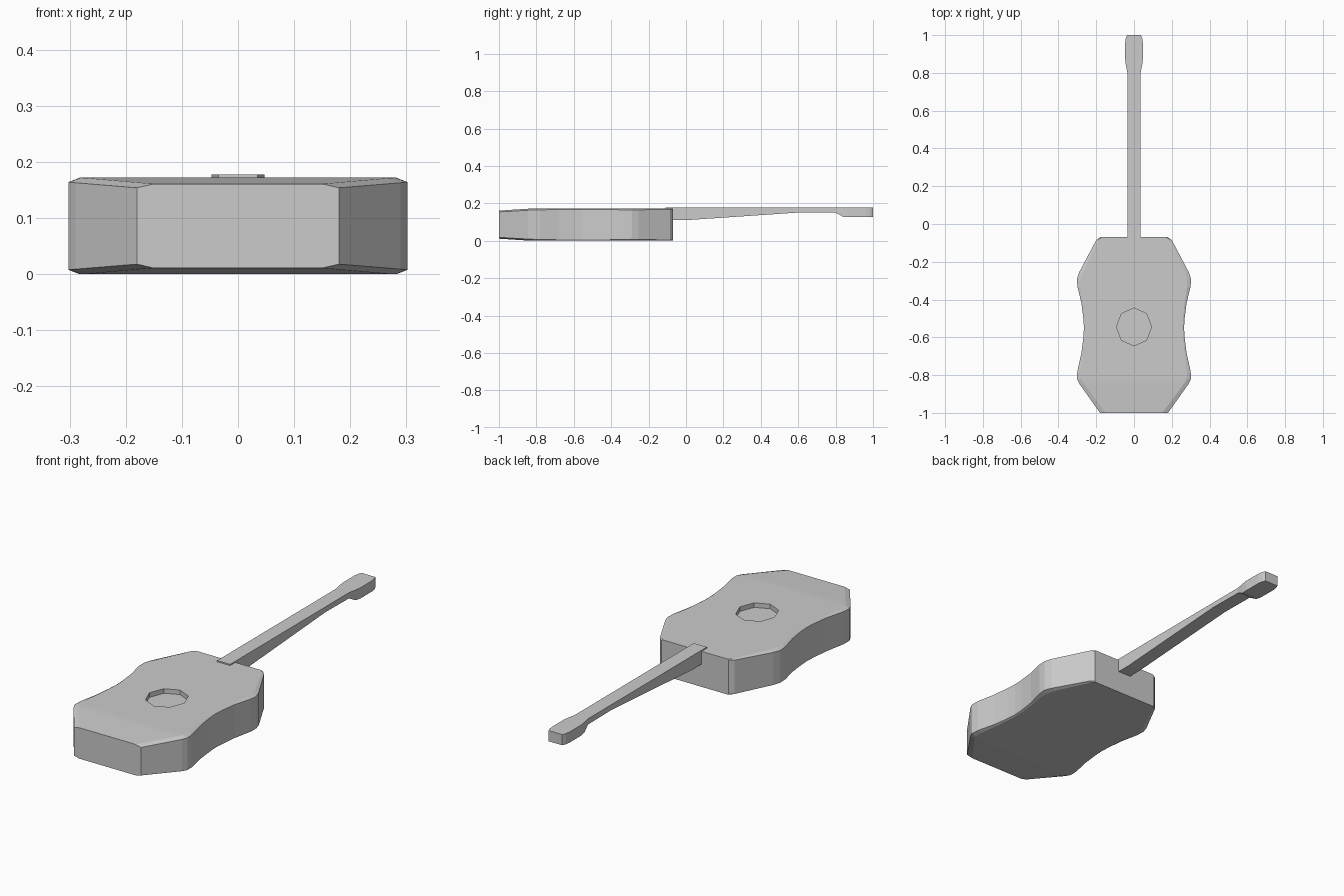
import bpy, bmesh
from math import sin, cos, pi

if "Cube" in bpy.data.objects:
    bpy.data.objects.remove(bpy.data.objects["Cube"])


def loft(name, rings):
    """Skin a list of equal-length cross-sections and cap both ends."""
    bm = bmesh.new()
    loops = [[bm.verts.new(p) for p in ring] for ring in rings]
    n = len(loops[0])
    for a, b in zip(loops, loops[1:]):
        for i in range(n):
            j = (i + 1) % n
            bm.faces.new((a[i], a[j], b[j], b[i]))
    bm.faces.new(loops[0])
    bm.faces.new(loops[-1])
    bmesh.ops.recalc_face_normals(bm, faces=bm.faces)
    mesh = bpy.data.meshes.new(name)
    bm.to_mesh(mesh)
    bm.free()
    obj = bpy.data.objects.new(name, mesh)
    bpy.context.collection.objects.link(obj)
    return obj


# Body: (y, half width, half width of flat top, top z, side edge z)
H = 0.172
body_stations = [
    (-1.00, 0.180, 0.150, 0.161, 0.154),
    (-0.845, 0.290, 0.265, 0.171, 0.163),
    (-0.82, 0.302, 0.280, H, 0.164),
    (-0.78, 0.300, 0.282, H, 0.165),
    (-0.68, 0.278, 0.268, H, 0.167),
    (-0.60, 0.268, 0.260, H, 0.168),
    (-0.55, 0.265, 0.258, H, 0.168),
    (-0.50, 0.268, 0.260, H, 0.168),
    (-0.42, 0.278, 0.268, H, 0.167),
    (-0.33, 0.300, 0.282, H, 0.165),
    (-0.29, 0.302, 0.280, H, 0.164),
    (-0.255, 0.290, 0.270, H, 0.165),
    (-0.085, 0.200, 0.190, H, 0.168),
    (-0.07, 0.180, 0.172, H, 0.168),
]


def body_ring(y, w, wi, zt, zs):
    right = [(wi, H - zt), (w, H - zs), (w, zs), (wi, zt)]
    left = [(-x, z) for x, z in reversed(right)]
    return [(x, y, z) for x, z in right + left]


body = loft("body", [body_ring(*s) for s in body_stations])

# Sound hole: shallow octagonal recess
cutter = loft("sound_hole_cutter", [
    [(0.093 * sin(k * pi / 4), -0.545 + 0.1 * cos(k * pi / 4), z) for k in range(8)]
    for z in (0.15, 0.22)])
cutter.hide_render = True
mod = body.modifiers.new("sound_hole", 'BOOLEAN')
mod.operation = 'DIFFERENCE'
mod.solver = 'EXACT'
mod.object = cutter
bpy.context.view_layer.objects.active = body
bpy.ops.object.modifier_apply(modifier=mod.name)
bpy.data.objects.remove(cutter)

# Neck and headstock: (y, half width, underside z)
neck_stations = [
    (-0.11, 0.035, 0.11), (0.0, 0.035, 0.11), (0.62, 0.035, 0.152),
    (0.80, 0.035, 0.150), (0.84, 0.043, 0.128), (0.87, 0.047, 0.126),
    (0.96, 0.047, 0.126), (0.985, 0.043, 0.126), (1.0, 0.036, 0.126),
]
TOP = 0.178
loft("neck", [[(-w, y, z), (w, y, z), (w, y, TOP), (-w, y, TOP)]
              for y, w, z in neck_stations])
